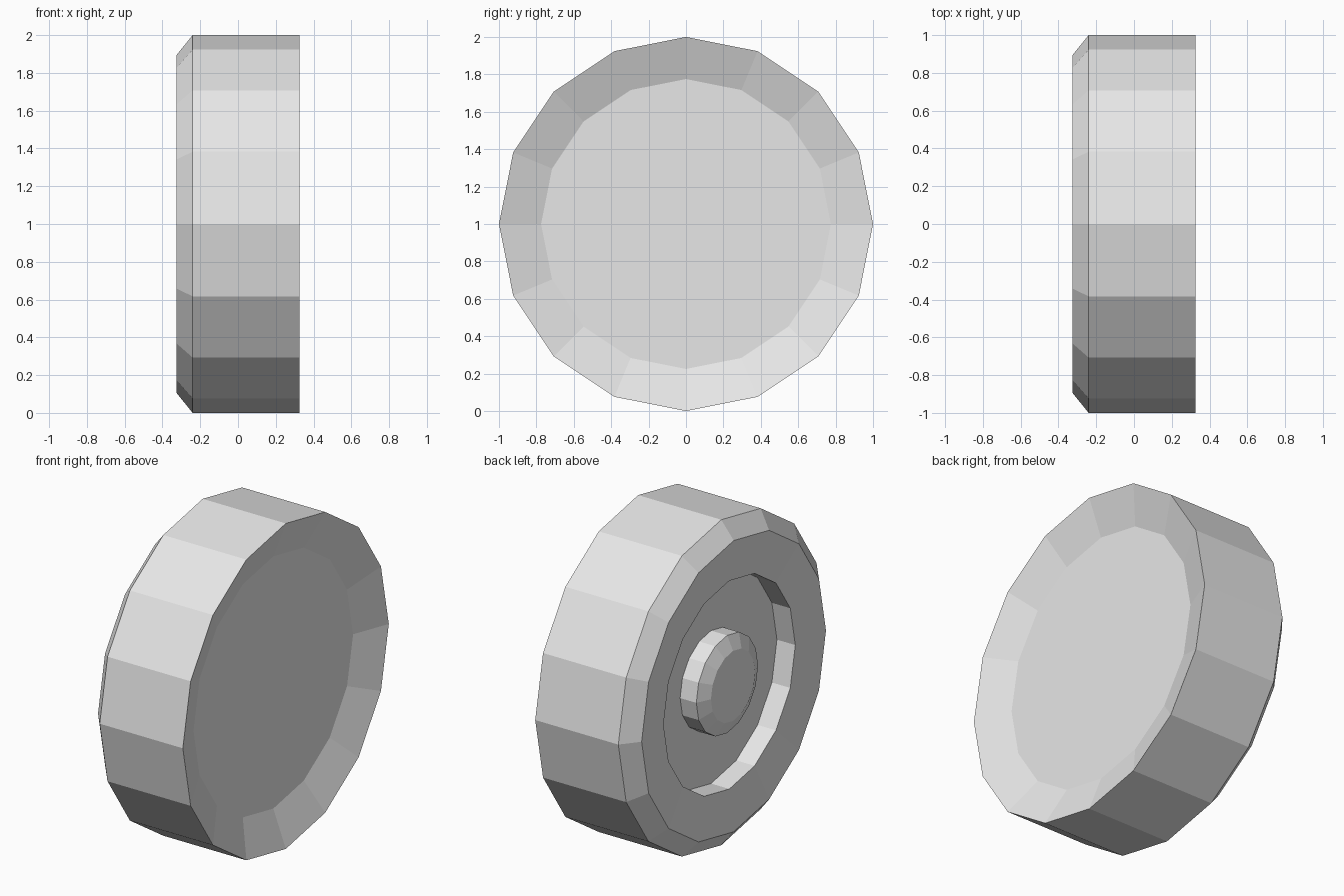
import bpy
import bmesh
import math

cube = bpy.data.objects.get("Cube")
if cube:
    bpy.data.objects.remove(cube, do_unlink=True)

SIDES = 16

grey = bpy.data.materials.new("light_grey")
grey.use_nodes = True
colour = (0.8, 0.8, 0.8, 1.0)
grey.diffuse_color = colour
grey.node_tree.nodes["Principled BSDF"].inputs["Base Color"].default_value = colour


def lathe(name, profile, cap_start=True):
    """Revolve (x, radius) points around the axle and cap the ends."""
    bm = bmesh.new()
    rings = []
    for x, r in profile:
        ring = []
        for i in range(SIDES):
            a = math.tau * i / SIDES
            ring.append(bm.verts.new((x, r * math.cos(a), 1 + r * math.sin(a))))
        rings.append(ring)
    for a, b in zip(rings, rings[1:]):
        for i in range(SIDES):
            j = (i + 1) % SIDES
            bm.faces.new((a[i], a[j], b[j], b[i]))
    if cap_start:
        bm.faces.new(rings[0][::-1])
    bm.faces.new(rings[-1])
    bmesh.ops.recalc_face_normals(bm, faces=bm.faces)
    mesh = bpy.data.meshes.new(name)
    bm.to_mesh(mesh)
    bm.free()
    mesh.materials.append(grey)
    obj = bpy.data.objects.new(name, mesh)
    bpy.context.collection.objects.link(obj)
    return obj


# Wheel: dished inner side, tread, bevelled shoulder, sidewall, recessed rim
lathe("wheel", [
    (0.24, 0.775),
    (0.325, 1.0),
    (-0.24, 1.0),
    (-0.325, 0.895),
    (-0.295, 0.64),
    (-0.17, 0.64),
])

# Hub cap with a chamfered face, standing on the recessed rim
lathe("hub_cap", [
    (-0.165, 0.30),
    (-0.28, 0.30),
    (-0.32, 0.215),
])
